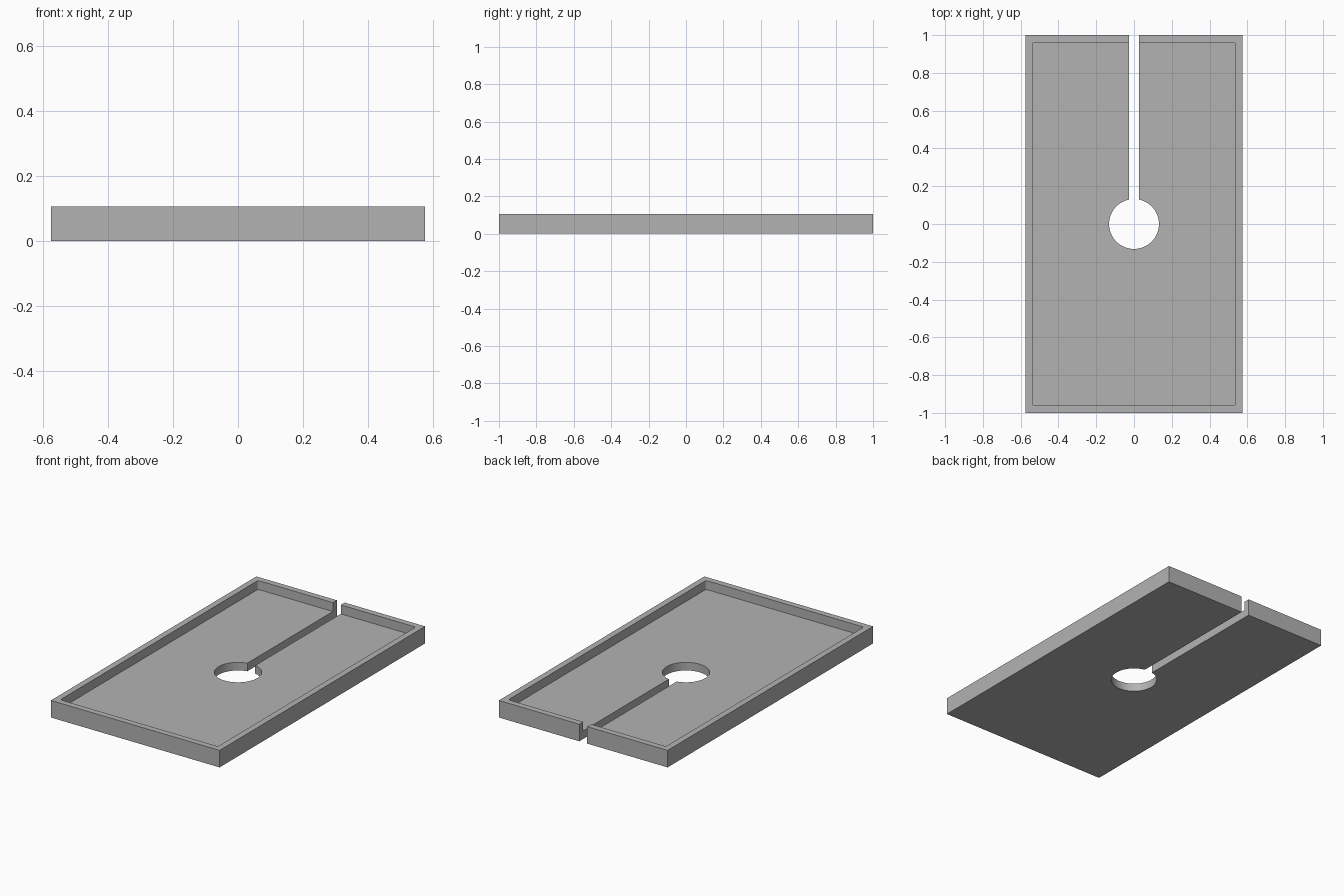
import bpy
import bmesh
from mathutils import Matrix

default = bpy.data.objects.get("Cube")
if default:
    bpy.data.objects.remove(default, do_unlink=True)

WIDTH, LENGTH, HEIGHT = 1.15, 2.0, 0.105
RIM, FLOOR = 0.038, 0.05
HOLE_RADIUS, SLOT_WIDTH = 0.132, 0.054

grey = bpy.data.materials.new("plain grey")
grey.use_nodes = True
colour = (0.45, 0.45, 0.45, 1)
grey.diffuse_color = colour
grey.node_tree.nodes["Principled BSDF"].inputs["Base Color"].default_value = colour


def make_object(name, bm):
    mesh = bpy.data.meshes.new(name)
    bm.to_mesh(mesh)
    bm.free()
    mesh.materials.append(grey)
    obj = bpy.data.objects.new(name, mesh)
    bpy.context.collection.objects.link(obj)
    return obj


def box(name, low, high, corner=0):
    """Box between two corners, with optional rounded upright edges."""
    size = [h - l for l, h in zip(low, high)]
    middle = [(h + l) / 2 for l, h in zip(low, high)]
    bm = bmesh.new()
    bmesh.ops.create_cube(bm, size=1, matrix=Matrix.LocRotScale(middle, None, size))
    if corner:
        upright = [e for e in bm.edges
                   if abs(e.verts[0].co.z - e.verts[1].co.z) > size[2] / 2]
        bmesh.ops.bevel(bm, geom=upright, offset=corner, segments=4,
                        profile=0.5, affect='EDGES')
    return make_object(name, bm)


def cylinder(name, radius, depth):
    bm = bmesh.new()
    bmesh.ops.create_cone(bm, cap_ends=True, segments=64,
                          radius1=radius, radius2=radius, depth=depth)
    return make_object(name, bm)


# Solid slab that becomes the tray
tray = box("slotted_tray", (-WIDTH / 2, -LENGTH / 2, 0), (WIDTH / 2, LENGTH / 2, HEIGHT))

# Recess inside the rim, round centre hole, and slot out through the back
px, py = WIDTH / 2 - RIM, LENGTH / 2 - RIM
cutters = [
    box("recess_cutter", (-px, -py, FLOOR), (px, py, HEIGHT * 2), corner=0.012),
    cylinder("hole_cutter", HOLE_RADIUS, 1),
    box("slot_cutter", (-SLOT_WIDTH / 2, 0, -0.3), (SLOT_WIDTH / 2, LENGTH, 0.3)),
]

bpy.ops.object.select_all(action='DESELECT')
bpy.context.view_layer.objects.active = tray
tray.select_set(True)
for cutter in cutters:
    cutter.hide_render = True
    cut = tray.modifiers.new(cutter.name, 'BOOLEAN')
    cut.operation = 'DIFFERENCE'
    cut.solver = 'EXACT'
    cut.object = cutter
    bpy.ops.object.modifier_apply(modifier=cut.name)
    bpy.data.objects.remove(cutter, do_unlink=True)

# Smooth hole wall, crisp edges elsewhere
bpy.ops.object.shade_smooth_by_angle(angle=0.5)
